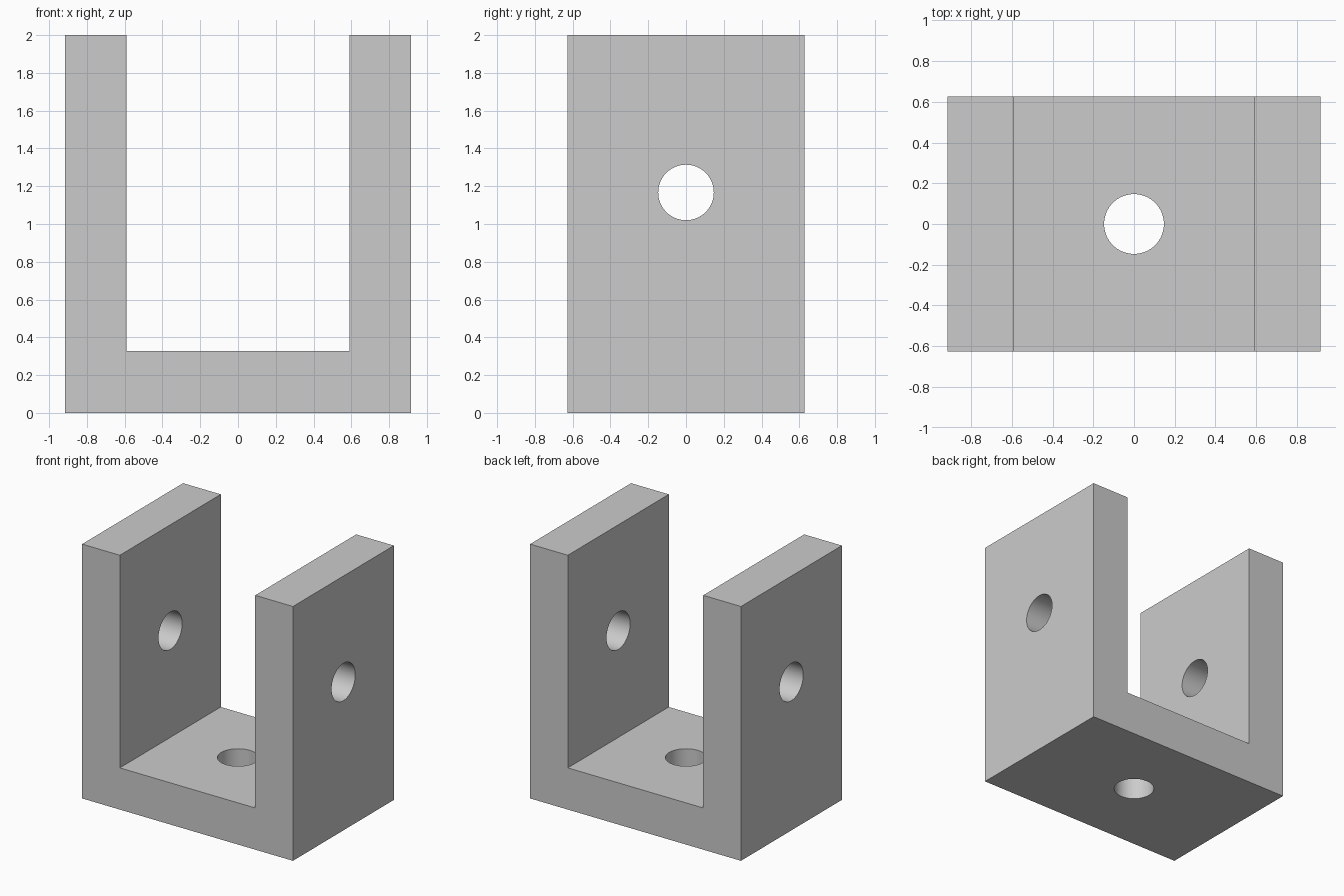
import bpy, bmesh, math

cube = bpy.data.objects.get("Cube")
if cube:
    bpy.data.objects.remove(cube, do_unlink=True)

HALF_W, HALF_D, HEIGHT = 0.917, 0.627, 2.0
INNER, FLOOR = 0.589, 0.328
HOLE_R, HOLE_Z = 0.147, 1.167

grey = bpy.data.materials.new("light grey")
grey.use_nodes = True
colour = (0.6, 0.6, 0.6, 1)
grey.diffuse_color = colour
grey.node_tree.nodes["Principled BSDF"].inputs["Base Color"].default_value = colour

# U-shaped bracket: half profile, mirrored, then extruded front to back
half = [(HALF_W, 0), (HALF_W, HEIGHT), (INNER, HEIGHT), (INNER, FLOOR)]
profile = half + [(-x, z) for x, z in reversed(half)]
bm = bmesh.new()
face = bm.faces.new([bm.verts.new((x, -HALF_D, z)) for x, z in profile])
extruded = bmesh.ops.extrude_face_region(bm, geom=[face])["geom"]
moved = [v for v in extruded if isinstance(v, bmesh.types.BMVert)]
bmesh.ops.translate(bm, verts=moved, vec=(0, 2 * HALF_D, 0))
bmesh.ops.recalc_face_normals(bm, faces=bm.faces)
mesh = bpy.data.meshes.new("u_bracket")
bm.to_mesh(mesh)
bm.free()
mesh.materials.append(grey)
bracket = bpy.data.objects.new("u_bracket", mesh)
bpy.context.collection.objects.link(bracket)


def drill(name, location, rotation, depth):
    """Cut a round hole through the bracket."""
    bpy.ops.mesh.primitive_cylinder_add(vertices=64, radius=HOLE_R, depth=depth,
                                        location=location, rotation=rotation)
    cutter = bpy.context.object
    cutter.name = name
    cutter.data.materials.append(grey)
    cutter.hide_render = True
    bpy.ops.object.select_all(action='DESELECT')
    bracket.select_set(True)
    bpy.context.view_layer.objects.active = bracket
    cut = bracket.modifiers.new(name, 'BOOLEAN')
    cut.operation = 'DIFFERENCE'
    cut.solver = 'EXACT'
    cut.object = cutter
    bpy.ops.object.modifier_apply(modifier=cut.name)
    bpy.data.objects.remove(cutter, do_unlink=True)


# Pin holes through both arms, and the mounting hole in the base
drill("pin_hole", (0, 0, HOLE_Z), (0, math.pi / 2, 0), 3)
drill("base_hole", (0, 0, FLOOR / 2), (0, 0, 0), 2 * FLOOR)

# Round hole walls, crisp bracket edges
bpy.ops.object.shade_smooth_by_angle(angle=math.radians(30))
